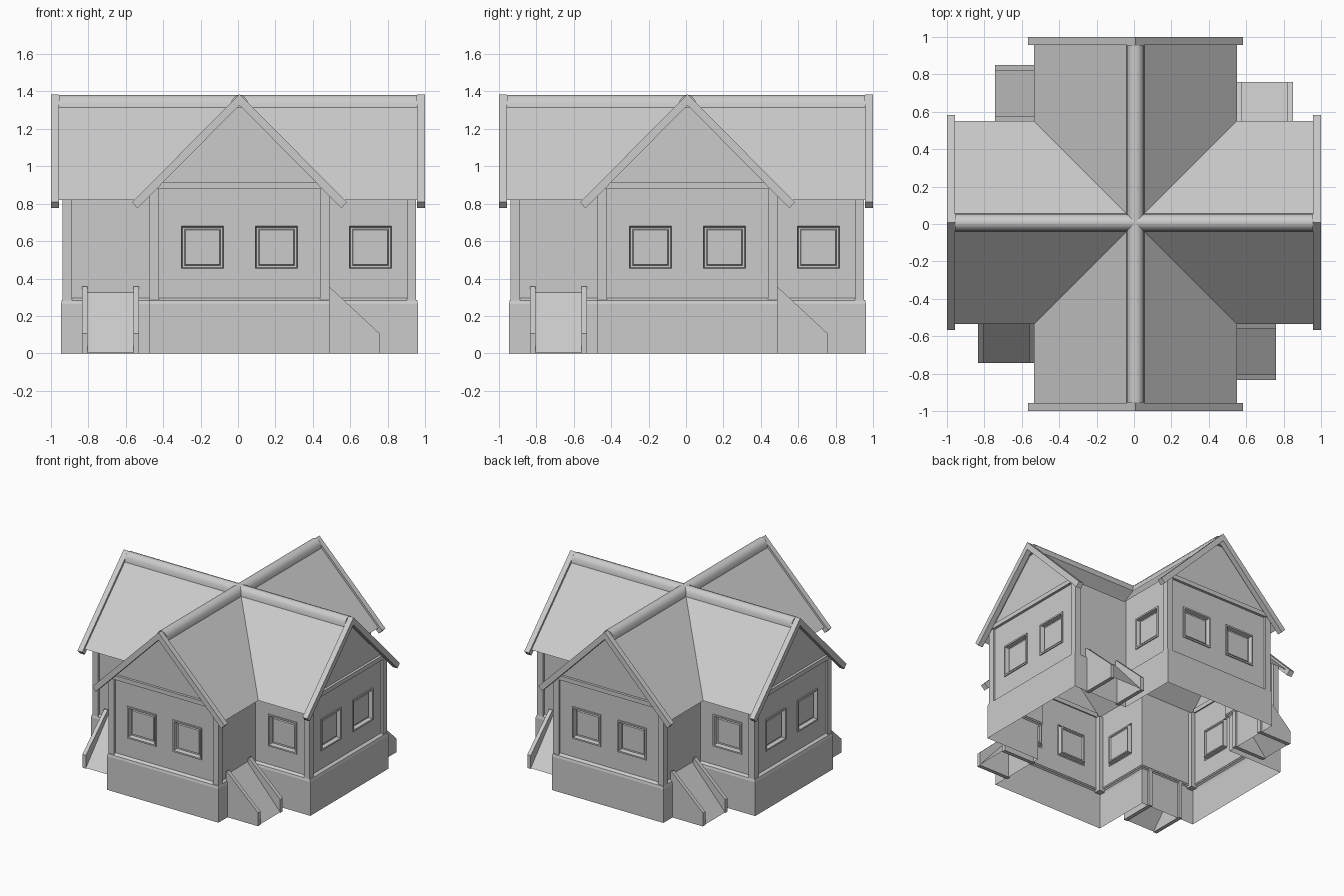
import bpy, bmesh, math
from mathutils import Matrix, Vector

if "Cube" in bpy.data.objects:
    bpy.data.objects.remove(bpy.data.objects["Cube"])

C = Vector((0.008, 0.008, 0))      # centre of the cross-shaped plan
HALF, END = 0.462, 0.93            # wall half width and wing length
APEX = 1.362                       # roof ridge height
EAVE = 0.543


def obj(name, verts, faces, rot=0.0, solid=False, smooth=False):
    bm = bmesh.new()
    vs = [bm.verts.new(v) for v in verts]
    for f in faces:
        bm.faces.new([vs[i] for i in f])
    if solid:
        bmesh.ops.recalc_face_normals(bm, faces=bm.faces)
    me = bpy.data.meshes.new(name)
    bm.to_mesh(me)
    bm.free()
    ob = bpy.data.objects.new(name, me)
    bpy.context.collection.objects.link(ob)
    ob.location = C
    ob.rotation_euler.z = rot
    if smooth:
        for p in me.polygons:
            p.use_smooth = True
    return ob


def prism(name, pts, a, b, axis, rot, smooth=False):
    """Extrude a closed profile (p, z) from a to b along x or y."""
    def put(p, z, t):
        return (t, p, z) if axis == 'x' else (p, t, z)
    n = len(pts)
    verts = [put(p, z, a) for p, z in pts] + [put(p, z, b) for p, z in pts]
    faces = [(i, (i + 1) % n, (i + 1) % n + n, i + n) for i in range(n)]
    faces += [tuple(range(n)), tuple(range(n, 2 * n))]
    return obj(name, verts, faces, rot, True, smooth)


def box(name, x0, x1, y0, y1, z0, z1, rot):
    return prism(name, [(x0, z0), (x1, z0), (x1, z1), (x0, z1)], y0, y1, 'y', rot)


def wall(name, u0, u1, windows, dist, turn, rot, gable=False):
    """Sheet wall facing -y with recessed windows, then turned into place."""
    z0, z1, wz, h = 0.285, 0.895, 0.567, 0.125
    us = sorted([u0, u1] + [w + s * h for w in windows for s in (-1, 1)])
    zs = [z0, wz - h, wz + h, z1] if windows else [z0, z1]
    verts, faces = [], []

    def poly(*pts):
        faces.append(tuple(range(len(verts), len(verts) + len(pts))))
        verts.extend(pts)

    for i in range(len(us) - 1):
        for j in range(len(zs) - 1):
            if windows and j == 1 and i % 2 == 1:
                continue
            a, b, c, d = us[i], us[i + 1], zs[j], zs[j + 1]
            poly((a, 0, c), (b, 0, c), (b, 0, d), (a, 0, d))
    # frame lip, recess and pane as concentric square rings
    prof = [(h, 0), (h, -0.008), (h - 0.012, -0.008), (h - 0.018, 0.022),
            (h - 0.028, 0.022), (h - 0.033, 0.012)]
    for w in windows:
        rings = [[(w + sx * r, d, wz + sz * r) for sx, sz in
                  ((-1, -1), (1, -1), (1, 1), (-1, 1))] for r, d in prof]
        for p, q in zip(rings, rings[1:]):
            for k in range(4):
                m = (k + 1) % 4
                poly(p[k], p[m], q[m], q[k])
        poly(*rings[-1])
    if gable:
        poly((-HALF, 0, z1), (HALF, 0, z1), (0, 0, APEX - 0.005))
    M = Matrix.Rotation(turn, 4, 'Z') @ Matrix.Translation((0, -dist, 0))
    return obj(name, [M @ Vector(v) for v in verts], faces, rot)


# Plinth: one cross-shaped skirt with a sloping top
loops = []
for e, h, z in ((0.955, 0.485, 0), (0.955, 0.485, 0.265),
                (0.95, 0.48, 0.283), (0.928, 0.46, 0.298)):
    loop = []
    for k in range(4):
        R = Matrix.Rotation(k * math.pi / 2, 4, 'Z')
        loop += [R @ Vector(v) for v in ((-h, -e, z), (h, -e, z), (h, -h, z))]
    loops.append(loop)
obj("plinth", [v for l in loops for v in l],
    [(r * 12 + i, r * 12 + (i + 1) % 12, (r + 1) * 12 + (i + 1) % 12, (r + 1) * 12 + i)
     for r in range(3) for i in range(12)])

for k, side in enumerate(("front", "right", "back", "left")):
    rot = k * math.pi / 2
    # roof ends land exactly on +-1 although the plan centre is shifted
    L = 1 + (C.x if side in ("front", "left") else -C.x)

    # Walls
    wall(side + "_gable_wall", -HALF, HALF, [-0.198, 0.198], END, 0, rot, True)
    wall(side + "_window_wall", HALF, END, [0.70], HALF, -math.pi / 2, rot)
    wall(side + "_ramp_wall", -END, -HALF, [], HALF, math.pi / 2, rot)

    # Corner posts and tie beam
    for s, n in ((-1, "a"), (1, "b")):
        x = sorted((s * 0.43, s * 0.48))
        box(f"{side}_post_{n}", x[0], x[1], -0.945, -0.895, 0.27, 0.88, rot)
    box(side + "_tie_beam", -0.435, 0.435, -0.95, -0.92, 0.88, 0.914, rot)

    # Roof slopes
    e = EAVE
    obj(side + "_roof",
        [(0, 0, APEX), (0, -L + 0.02, APEX), (e, -L + 0.02, APEX - e), (e, -e, APEX - e),
         (-e, -L + 0.02, APEX - e), (-e, -e, APEX - e)],
        [(0, 1, 2, 3), (0, 5, 4, 1)], rot)

    # Barge boards
    prism(side + "_barge_boards",
          [(0, 1.385), (0.575, 0.808), (0.545, 0.776), (0, 1.327),
           (-0.545, 0.776), (-0.575, 0.808)], -L, -L + 0.042, 'y', rot)

    # Rounded ridge cap
    cap = prism(side + "_ridge_cap",
                [(-0.047, 1.315), (-0.043, 1.35), (-0.025, 1.374), (0, 1.382),
                 (0.025, 1.374), (0.043, 1.35), (0.047, 1.315)],
                -L + 0.042, 0, 'y', rot, True)
    cap.data.set_sharp_from_angle(angle=math.radians(50))

    # Entrance ramp with two cheek walls
    cheek = [(0.47, 0), (0.75, 0), (0.75, 0.105), (0.48, 0.357), (0.47, 0.357)]
    for y, n in ((-0.842, "outer"), (-0.566, "inner")):
        prism(f"{side}_ramp_cheek_{n}", cheek, y, y + 0.03, 'y', rot)
    obj(side + "_ramp",
        [(0.465, -0.815, 0.325), (0.75, -0.815, 0.005),
         (0.75, -0.56, 0.005), (0.465, -0.56, 0.325)], [(0, 1, 2, 3)], rot)
